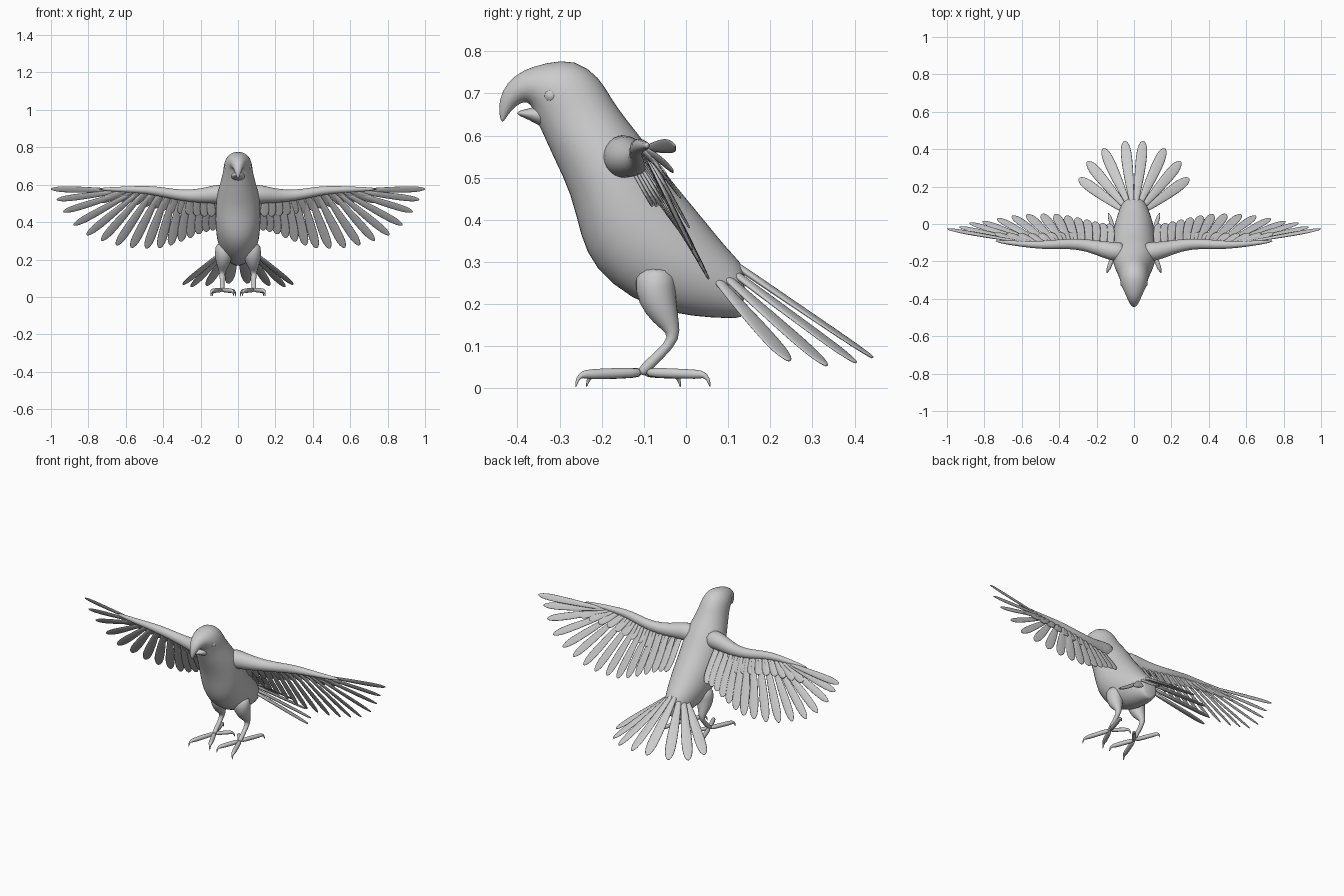
import bpy, bmesh, math
from mathutils import Vector as V

if "Cube" in bpy.data.objects:
    bpy.data.objects.remove(bpy.data.objects["Cube"])

N = 12


def loft(name, ring_sets, mirror=True, levels=1):
    """Skin one or more stacks of closed rings into a single smooth object."""
    bm = bmesh.new()
    for rings in ring_sets:
        loops = [[bm.verts.new(p) for p in r] for r in rings]
        for a, b in zip(loops, loops[1:]):
            n = len(a)
            for i in range(n):
                bm.faces.new((a[i], a[(i + 1) % n], b[(i + 1) % n], b[i]))
        bm.faces.new(loops[0][::-1])
        bm.faces.new(loops[-1])
    bmesh.ops.recalc_face_normals(bm, faces=bm.faces)
    me = bpy.data.meshes.new(name)
    bm.to_mesh(me)
    bm.free()
    for p in me.polygons:
        p.use_smooth = True
    ob = bpy.data.objects.new(name, me)
    bpy.context.collection.objects.link(ob)
    if mirror:
        m = ob.modifiers.new("mirror", 'MIRROR')
        m.use_mirror_merge = False
    s = ob.modifiers.new("smooth", 'SUBSURF')
    s.levels = s.render_levels = levels
    return ob


def ellipse(c, u, w, n=N):
    return [c + u * math.cos(2 * math.pi * i / n) + w * math.sin(2 * math.pi * i / n) for i in range(n)]


def profile(stations):
    """Rings from (front y, z, back y, z, half width)."""
    out = []
    for y0, z0, y1, z1, hw in stations:
        a, b = V((0, y0, z0)), V((0, y1, z1))
        out.append(ellipse((a + b) / 2, (b - a) / 2, V((hw, 0, 0)), 20))
    return out


def tube(pts, hint):
    """Rings along a path of (x, y, z, radius)."""
    out, ps = [], [V(p[:3]) for p in pts]
    for i, p in enumerate(ps):
        d = (ps[min(i + 1, len(ps) - 1)] - ps[max(i - 1, 0)]).normalized()
        u = d.cross(V(hint)).normalized()
        out.append(ellipse(p, u * pts[i][3], d.cross(u) * pts[i][3]))
    return out


def feather(root, tip, normal, hw, thick=.007):
    root, tip = V(root), V(tip)
    d = (tip - root).normalized()
    side = d.cross(V(normal)).normalized()
    n = side.cross(d)
    out = []
    for t, w in ((0, .3), (.15, .55), (.45, .85), (.75, 1), (.9, .85), (.97, .5), (1, .15)):
        out.append(ellipse(root.lerp(tip, t), side * hw * w, n * thick * (1 - .6 * t), 8))
    return out


# body, neck, head and upper beak in one skin
loft("body_and_head", [profile([
    (.135, .17, .142, .275, .04), (.128, .165, .13, .30, .055), (.06, .166, .10, .33, .078),
    (-.03, .175, .06, .38, .10), (-.13, .208, .02, .43, .115),
    (-.22, .283, -.03, .49, .122), (-.252, .36, -.06, .53, .122),
    (-.272, .46, -.10, .59, .118), (-.317, .55, -.14, .637, .10),
    (-.345, .615, -.178, .69, .083), (-.356, .635, -.203, .738, .079),
    (-.36, .65, -.262, .783, .073), (-.366, .668, -.33, .774, .06),
    (-.376, .68, -.388, .757, .043), (-.392, .678, -.427, .725, .031),
    (-.413, .662, -.444, .685, .019), (-.427, .642, -.444, .652, .009),
    (-.434, .632, -.439, .634, .003)])], mirror=False)

# lower beak
loft("lower_beak", [profile([
    (-.33, .61, -.32, .68, .045), (-.362, .632, -.36, .668, .034),
    (-.385, .642, -.382, .662, .022), (-.402, .65, -.40, .658, .01)])], mirror=False)

# eyes
loft("eyes", [[ellipse(V((.057 + .016 * math.cos(a), -.32, .695)), V((0, .019 * math.sin(a), 0)),
                       V((0, 0, .019 * math.sin(a)))) for a in (.1, .5, 1, 1.57, 2.2, 3)]])

# wing arms
arm = [(.04, -.15, .55, .058), (.12, -.148, .55, .052), (.2, -.125, .54, .039), (.3, -.105, .542, .03),
       (.4, -.108, .56, .027), (.48, -.113, .573, .023), (.6, -.108, .575, .016), (.75, -.09, .577, .008)]
loft("wing_arms", [tube(arm, (0, 0, 1))])


def arm_at(x):
    for a, b in zip(arm, arm[1:]):
        if x <= b[0]:
            return V(a[:3]).lerp(V(b[:3]), (x - a[0]) / (b[0] - a[0]))


# flight feathers fanning from the wingtip down to the body
tips = [(1, .577), (.97, .52), (.935, .455), (.88, .383), (.81, .33), (.73, .30), (.65, .275), (.57, .262),
        (.49, .258), (.42, .26), (.36, .275), (.305, .295), (.255, .315), (.21, .335), (.17, .348), (.135, .355)]
blades = []
for i, (x, z) in enumerate(tips):
    rx = .62 - .025 * i if i < 6 else .495 - .0375 * (i - 5)
    r = arm_at(rx) + V((0, .012, -.006))
    tip = (x, -.12 + (.575 - z) * .55 + (.095 if i == 0 else .075 - .018 * i if i < 4 else 0), z)
    blades.append(feather(r, tip, (.16, .87, .48), .022 + .0012 * min(i, 7)))
loft("wing_feathers", blades)

# short coverts overlapping the feather roots
coverts = []
for i in range(13):
    x = .15 + .036 * i
    r = arm_at(x)
    k = i / 12
    coverts.append(feather(r, r + V((-.01 + .17 * k ** 2, .06, -.115 + .05 * k)), (.1, .87, .48), .027, .009))
loft("wing_coverts", coverts)

# tail fan
tail = []
for i, (x, y, z) in enumerate([(.05, .445, .072), (.165, .405, .06), (.25, .335, .053), (.295, .245, .065)]):
    tail.append(feather((.01 + .012 * i, .10 - .012 * i, .305 - .012 * i), (x, y, z),
                        (.15 + .1 * i, .46, .79), .034, .01))
loft("tail_feathers", tail)

# thighs and shanks
loft("legs", [tube([(.07, -.07, .29, .05), (.075, -.075, .235, .052), (.08, -.06, .19, .042),
                    (.083, -.038, .15, .024), (.085, -.025, .12, .014),
                    (.085, -.06, .082, .012), (.085, -.1, .045, .014), (.085, -.108, .033, .01)], (1, 0, 0))])

# toes with hooked claws: two forward, two back
toes = []
for x, y, r in ((.135, -.235, .013), (.035, -.21, .013), (.128, .03, .012), (.03, -.035, .011)):
    a, b = V((.085, -.10, .038)), V((x, y, .033))
    d = (b - a).normalized()
    path = [(*a, .013), (*a.lerp(b, .5), r), (*b, r), (*(b + d * .012), .008),
            (*(b + d * .024 - V((0, 0, .008))), .005), (*(b + d * .029 - V((0, 0, .03))), .0015)]
    toes.append(tube(path, (d.y, -d.x, 0)))
loft("toes_and_claws", toes)
